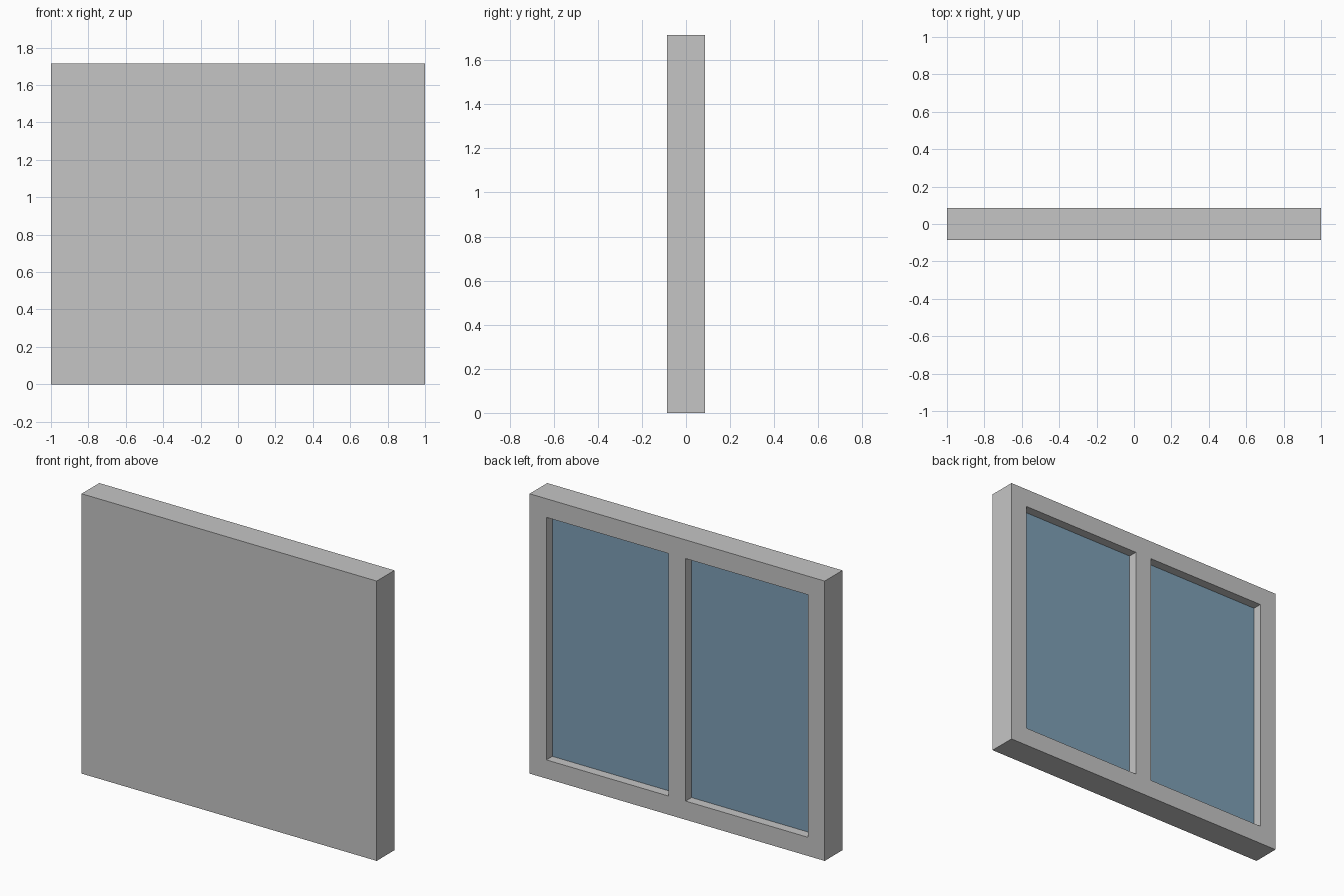
import bpy
import bmesh
from mathutils import Vector

if "Cube" in bpy.data.objects:
    bpy.data.objects.remove(bpy.data.objects["Cube"])

WIDTH, DEPTH, HEIGHT = 2.0, 0.1714, 1.7143
BORDER = 0.1143          # width of the frame members and the mullion
RECESS = 0.0571          # depth of the glass behind the back face
PANE = 0.008             # glass thickness


def material(name, colour):
    mat = bpy.data.materials.new(name)
    mat.use_nodes = True
    mat.diffuse_color = colour
    mat.node_tree.nodes["Principled BSDF"].inputs["Base Color"].default_value = colour
    return mat


def box_mesh(size, centre):
    bm = bmesh.new()
    bmesh.ops.create_cube(bm, size=1)
    bmesh.ops.scale(bm, vec=size, verts=bm.verts)
    bmesh.ops.translate(bm, vec=centre, verts=bm.verts)
    return bm


def make_object(name, bm, mat):
    bmesh.ops.recalc_face_normals(bm, faces=bm.faces)
    mesh = bpy.data.meshes.new(name)
    bm.to_mesh(mesh)
    bm.free()
    mesh.materials.append(mat)
    obj = bpy.data.objects.new(name, mesh)
    bpy.context.collection.objects.link(obj)


grey = material("frame grey", (0.56, 0.56, 0.56, 1))
blue = material("glass blue", (0.21, 0.35, 0.47, 1))

pane_width = (WIDTH - 3 * BORDER) / 2
pane_height = HEIGHT - 2 * BORDER
pane_x = (pane_width + BORDER) / 2
mid_z = HEIGHT / 2

# Frame: a solid slab, cut along the frame members
bm = box_mesh((WIDTH, DEPTH, HEIGHT), (0, 0, mid_z))
cuts = [(Vector((side * x, 0, 0)), Vector((1, 0, 0)))
        for side in (-1, 1) for x in (BORDER / 2, WIDTH / 2 - BORDER)]
cuts += [(Vector((0, 0, z)), Vector((0, 0, 1))) for z in (BORDER, HEIGHT - BORDER)]
for point, normal in cuts:
    bmesh.ops.bisect_plane(bm, geom=bm.verts[:] + bm.edges[:] + bm.faces[:],
                           plane_co=point, plane_no=normal)

# Two openings sunk into the back face
bm.normal_update()
openings = [f for f in bm.faces if f.normal.y > 0.9
            and abs(f.calc_center_median().z - mid_z) < 0.1
            and abs(abs(f.calc_center_median().x) - pane_x) < 0.1]
sunk = bmesh.ops.extrude_discrete_faces(bm, faces=openings)["faces"]
bmesh.ops.translate(bm, vec=(0, -RECESS - PANE, 0),
                    verts=list({v for f in sunk for v in f.verts}))
make_object("window_frame", bm, grey)

# Glass panes resting in the openings
pane_y = DEPTH / 2 - RECESS - PANE / 2
for name, side in (("left_glass_pane", 1), ("right_glass_pane", -1)):
    pane = box_mesh((pane_width, PANE, pane_height), (side * pane_x, pane_y, mid_z))
    make_object(name, pane, blue)
